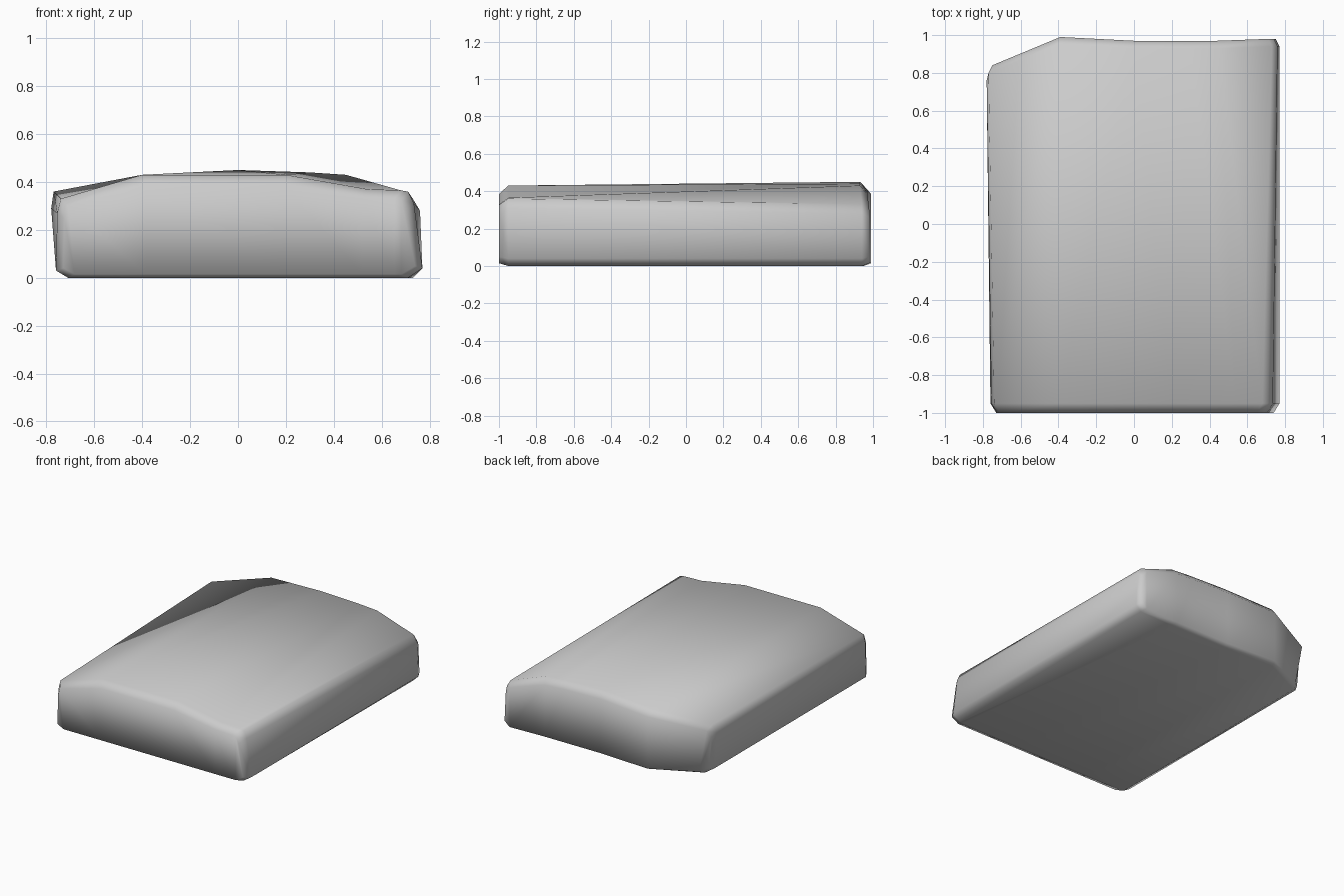
import bpy
import bmesh

if "Cube" in bpy.data.objects:
    bpy.data.objects.remove(bpy.data.objects["Cube"], do_unlink=True)


def make_material(name, colour):
    material = bpy.data.materials.new(name)
    material.use_nodes = True
    material.diffuse_color = colour
    shader = material.node_tree.nodes["Principled BSDF"]
    shader.inputs["Base Color"].default_value = colour
    return material


# Upper rails running front to back: front (x, z) and back (x, y, z)
rails = [
    ((-0.755, 0.27), (-0.78, 0.76, 0.29)),   # left wall
    ((-0.74, 0.33), (-0.77, 0.80, 0.36)),    # left shoulder
    ((-0.40, 0.43), (-0.40, 0.95, 0.43)),    # crown left
    ((0.20, 0.43), (0.00, 0.93, 0.45)),      # diagonal crown
    ((0.54, 0.37), (0.30, 0.93, 0.44)),      # crown right
    ((0.68, 0.365), (0.45, 0.93, 0.43)),     # ridge of the wedge
    ((0.71, 0.36), (0.73, 0.94, 0.33)),      # crease of the wedge
    ((0.735, 0.31), (0.76, 0.94, 0.28)),     # right wall
]


def closed_section(upper):
    """Add a matching underside to an upper outline, right to left."""
    lower = []
    last = len(upper) - 1
    for i, (x, y, z) in enumerate(upper):
        if i == 0:
            lower.append((-0.76, y, 0.03))
        elif i == last:
            lower.append((0.77, y, 0.04))
        else:
            lower.append((max(-0.71, min(0.74, x)), y, 0.0))
    return upper + lower[::-1]


def end_section(section, shift, inset, drop):
    """Step a section outward and pull it in to round the end."""
    return [(x * inset, y + shift, z * drop + 0.015) for x, y, z in section]


front = closed_section([(f[0], -0.95, f[1]) for f, b in rails])
back = closed_section([b for f, b in rails])
front_end = end_section(front, -0.05, 0.96, 0.86)
back_end = end_section(back, 0.04, 0.975, 0.86)
sections = [front_end, front, back, back_end]

# Loft the sections, then close both ends with strips
bm = bmesh.new()
rings = [[bm.verts.new(p) for p in section] for section in sections]
count = len(front)
for near, far in zip(rings, rings[1:]):
    for i in range(count):
        j = (i + 1) % count
        bm.faces.new((near[i], near[j], far[j], far[i]))
for ring in (rings[0], rings[-1]):
    for i in range(count // 2 - 1):
        bm.faces.new((ring[i], ring[i + 1], ring[-2 - i], ring[-1 - i]))
bmesh.ops.recalc_face_normals(bm, faces=bm.faces)

mesh = bpy.data.meshes.new("slab_body")
bm.to_mesh(mesh)
bm.free()
slab = bpy.data.objects.new("slab_body", mesh)
bpy.context.collection.objects.link(slab)
mesh.materials.append(make_material("plain_grey", (0.6, 0.6, 0.6, 1.0)))

# Soft shading over the rounded faces
bpy.context.view_layer.objects.active = slab
slab.select_set(True)
bpy.ops.object.shade_smooth()
